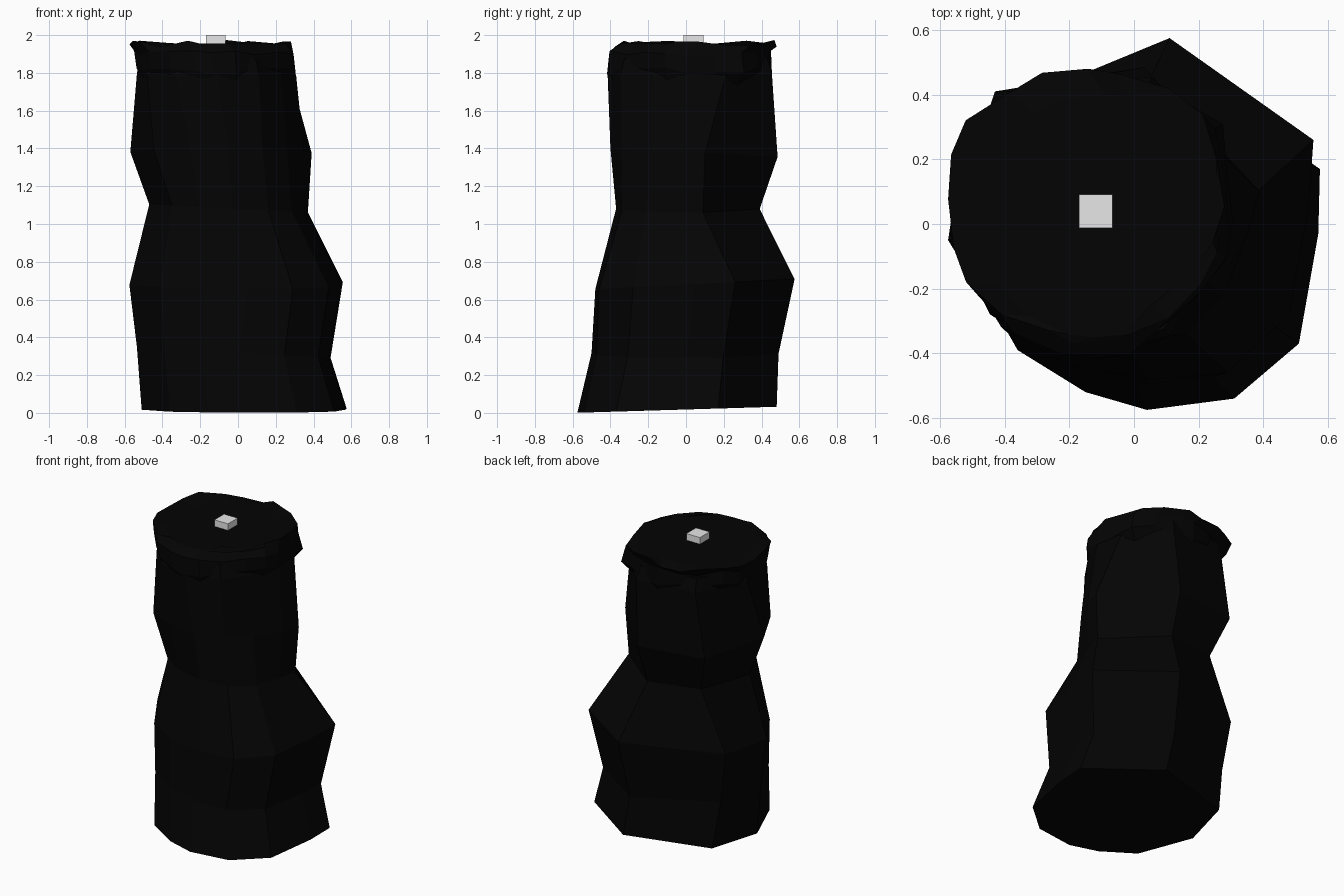
import bpy, bmesh, math, random

if "Cube" in bpy.data.objects:
    bpy.data.objects.remove(bpy.data.objects["Cube"])

random.seed(4)


def material(name, value):
    m = bpy.data.materials.new(name)
    m.diffuse_color = (value, value, value, 1)
    m.use_nodes = True
    m.node_tree.nodes["Principled BSDF"].inputs["Base Color"].default_value = m.diffuse_color
    return m


charcoal = material("charcoal", 0.0011)
pale_grey = material("pale_grey", 0.8)


def loft(name, rings, mat):
    """Closed skin through rings that share a point count."""
    bm = bmesh.new()
    loops = [[bm.verts.new(p) for p in ring] for ring in rings]
    n = len(loops[0])
    for a, b in zip(loops, loops[1:]):
        for i in range(n):
            j = (i + 1) % n
            bm.faces.new((a[i], a[j], b[j], b[i]))
    bm.faces.new(loops[0][::-1])
    bm.faces.new(loops[-1])
    bmesh.ops.recalc_face_normals(bm, faces=bm.faces)
    me = bpy.data.meshes.new(name)
    bm.to_mesh(me)
    bm.free()
    me.materials.append(mat)
    ob = bpy.data.objects.new(name, me)
    bpy.context.collection.objects.link(ob)
    return ob


def fitted(pts, x0, x1, y0, y1, z, zrough=0.0, xslope=0.0, yslope=0.0):
    """Outline stretched to the given extents, tilted or jittered in height."""
    lx, hx = min(p[0] for p in pts), max(p[0] for p in pts)
    ly, hy = min(p[1] for p in pts), max(p[1] for p in pts)
    return [(x0 + (px - lx) / (hx - lx) * (x1 - x0),
             y0 + (py - ly) / (hy - ly) * (y1 - y0),
             z + xslope * px + yslope * py + random.uniform(-zrough, zrough))
            for px, py in pts]


def rough_circle(angles, rough=0.0, bumps=None):
    pts = []
    for i, a in enumerate(angles):
        r = (bumps or {}).get(i, 1) * (1 + random.uniform(-rough, rough))
        pts.append((r * math.cos(math.radians(a)), r * math.sin(math.radians(a))))
    return pts


# Trunk: foot, bulge and upper outlines, counter-clockwise from the right
foot = [(.575, .17), (.14, .48), (-.42, .32), (-.51, -.04), (-.36, -.39),
        (-.15, -.52), (.04, -.575), (.31, -.54), (.51, -.37), (.57, -.03)]
bulge = [(.555, .26), (.11, .575), (-.52, .315), (-.575, -.05), (-.41, -.32),
         (-.20, -.44), (.05, -.48), (.29, -.46), (.48, -.28), (.54, .05)]
waist = [(.37, .09), (.02, .39), (-.34, .325), (-.47, -.02), (-.35, -.26),
         (-.21, -.34), (-.03, -.37), (.16, -.34), (.285, -.21), (.34, -.03)]
upper = [(.39, .10), (.03, .485), (-.43, .41), (-.57, -.03), (-.445, -.28),
         (-.25, -.37), (-.05, -.40), (.13, -.345), (.26, -.20), (.35, -.03)]
cols = [22, 66, 125, 172, 210, 240, 270, 302, 330, 356]
shin = [((x + u) / 2, (y + v) / 2) for (x, y), (u, v) in zip(foot, bulge)]
trunk = [[(x, y, 0.018 + 0.03 * y) for x, y in foot],
         fitted(shin, -.535, .49, -.50, .49, .32, 0, -.05),
         [(x, y, 0.68 + 0.05 * y) for x, y in bulge],
         [(x, y, 1.08 - 0.05 * x) for x, y in waist],
         [(x, y, 1.38 - 0.05 * y) for x, y in upper],
         fitted(rough_circle(cols, 0, {8: .94}), -.535, .308, -.415, .455, 1.79, .01),
         fitted(rough_circle(cols, 0, {8: .94}), -.52, .28, -.39, .43, 1.88)]
loft("trunk", trunk, charcoal)

# Ragged rim sloping into a level top cut
fine = [i * 18 + random.uniform(-4, 4) for i in range(20)]
shape = {2: 1.08, 3: 1.03, 6: .97, 7: .95, 17: .93, 18: .93}
ledge = dict(shape)
ledge[2] = 1.14
rim = [fitted(rough_circle(fine, 0, shape), -.50, .27, -.38, .42, 1.74, .02),
       fitted(rough_circle(fine, .01, ledge), -.537, .305, -.418, .455, 1.81, .02),
       fitted(rough_circle(fine, .02, shape), -.55, .295, -.405, .45, 1.905, .015),
       fitted(rough_circle(fine, .04, shape), -.575, .28, -.37, .48, 1.955, .02),
       fitted(rough_circle(fine, .01), -.48, .27, -.35, .40, 1.955)]
loft("ragged_rim", rim, charcoal)

# Small block on the top
x0, x1, y0, y1 = -.17, -.067, -.012, .092
square = [(x0, y0), (x1, y0), (x1, y1), (x0, y1)]
loft("top_block", [[(x, y, z) for x, y in square] for z in (1.90, 2.0)], pale_grey)
